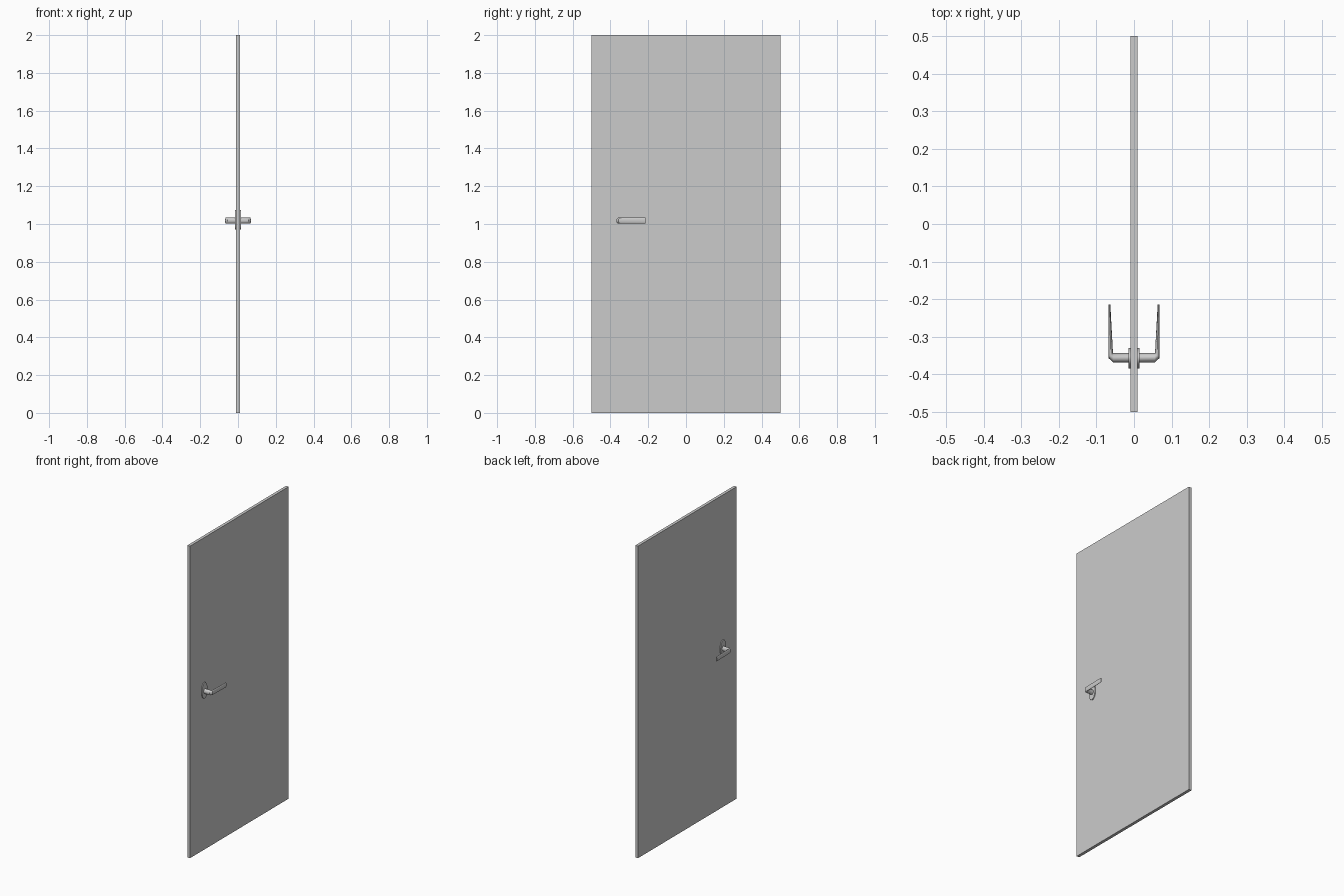
import bpy, bmesh, math
from mathutils import Vector

if "Cube" in bpy.data.objects:
    bpy.data.objects.remove(bpy.data.objects["Cube"])


def finish(name, bm, smooth=True):
    bmesh.ops.recalc_face_normals(bm, faces=bm.faces[:])
    me = bpy.data.meshes.new(name)
    bm.to_mesh(me)
    bm.free()
    ob = bpy.data.objects.new(name, me)
    bpy.context.collection.objects.link(ob)
    if smooth:
        bpy.ops.object.select_all(action='DESELECT')
        ob.select_set(True)
        bpy.context.view_layer.objects.active = ob
        bpy.ops.object.shade_smooth_by_angle(angle=math.radians(40))
    return ob


def loft(name, rings):
    """Skin closed rings of points and cap both ends."""
    bm = bmesh.new()
    vs = [[bm.verts.new(p) for p in r] for r in rings]
    n = len(vs[0])
    for a, b in zip(vs, vs[1:]):
        for i in range(n):
            j = (i + 1) % n
            bm.faces.new((a[i], a[j], b[j], b[i]))
    bm.faces.new(vs[0])
    bm.faces.new(vs[-1])
    return finish(name, bm)


# Door leaf
bm = bmesh.new()
bmesh.ops.create_cube(bm, size=1)
bmesh.ops.scale(bm, vec=(0.019, 1, 2), verts=bm.verts)
bmesh.ops.translate(bm, vec=(0, 0, 1), verts=bm.verts)
finish("door_panel", bm, smooth=False)

HANDLE_Z = 1.018
# Lever handle: (inner xy, outer xy) of each elliptical section
SECTIONS = [((0.0, -0.344), (0.0, -0.369)),
            ((0.055, -0.344), (0.055, -0.369)),
            ((0.0555, -0.344), (0.068, -0.357)),
            ((0.056, -0.343), (0.068, -0.343)),
            ((0.063, -0.215), (0.068, -0.215))]

for side, label in ((1, "right"), (-1, "left")):
    rings = []
    for inner, outer in SECTIONS:
        a = Vector((side * inner[0], inner[1], HANDLE_Z))
        b = Vector((side * outer[0], outer[1], HANDLE_Z))
        ring = []
        for i in range(24):
            t = math.tau * i / 24
            p = (a + b) / 2 + (b - a) / 2 * math.cos(t)
            p.z += 0.0155 * math.sin(t)
            ring.append(p)
        rings.append(ring)
    loft(label + "_lever", rings)

    # Oval backplate
    plate = [[(side * x, -0.3575 + 0.0275 * math.cos(math.tau * i / 32),
               1.022 + 0.052 * math.sin(math.tau * i / 32)) for i in range(32)]
             for x in (0.0, 0.015)]
    loft(label + "_backplate", plate)
